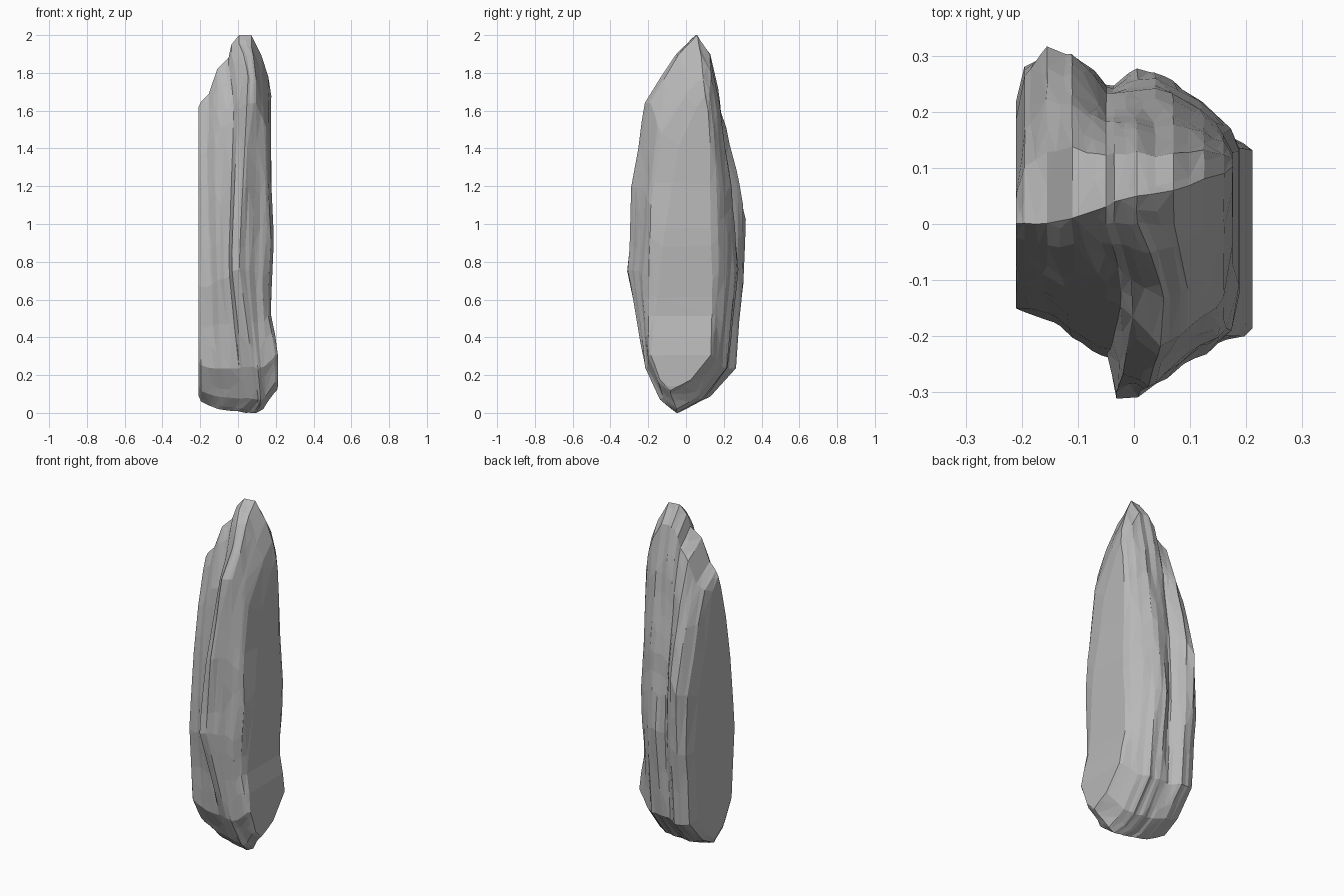
import bpy
import bmesh
from mathutils import Vector, noise

cube = bpy.data.objects.get("Cube")
if cube:
    bpy.data.objects.remove(cube, do_unlink=True)

# Rock layers from side to side, each an upright outline:
# x, (top y, top z), (bottom y, bottom z), front y and back y at four heights
HEIGHTS = (.12, .38, .6, .82)
LAYERS = [
    (-.21, (0, 1.62), (.03, .09), (-.12, -.15, -.12, -.07), (.19, .22, .18, .09)),
    (-.195, (0, 1.65), (.02, .06), (-.14, -.155, -.13, -.08), (.24, .28, .27, .17)),
    (-.155, (0, 1.69), (0, .04), (-.15, -.175, -.145, -.1), (.26, .3, .315, .21)),
    (-.11, (.01, 1.82), (-.02, .02), (-.17, -.2, -.17, -.12), (.26, .3, .31, .21)),
    (-.05, (.03, 1.88), (-.03, .01), (-.19, -.235, -.21, -.15), (.22, .25, .24, .18)),
    (-.035, (.04, 1.95), (-.04, .01), (-.2, -.31, -.26, -.17), (.22, .25, .24, .18)),
    (.005, (.05, 2), (-.04, 0), (-.21, -.31, -.285, -.22), (.22, .28, .24, .175)),
    (.07, (.06, 2), (-.05, 0), (-.21, -.26, -.24, -.19), (.21, .26, .23, .17)),
    (.125, (.08, 1.89), (-.05, .02), (-.2, -.23, -.21, -.16), (.18, .21, .2, .165)),
    (.16, (.09, 1.78), (-.08, .1), (-.2, -.2, -.18, -.13), (.145, .17, .16, .145)),
    (.176, (.1, 1.68), (-.08, .12), (-.19, -.14, -.1, -.04), (.13, .14, .13, .125)),
]


def bump(z, centre, width):
    return max(0, 1 - abs(z - centre) / width)


def side_points(top, bottom, ys, low_blend, high_blend):
    """One side of an outline, with a rounded foot and shoulder."""
    low = bottom[0] + low_blend * (ys[0] - bottom[0])
    high = top[0] + high_blend * (ys[-1] - top[0])
    steps = [(low, .035), *zip(ys, HEIGHTS), (high, .95)]
    return [(y, bottom[1] + t * (top[1] - bottom[1])) for y, t in steps]


def outline(bm, x, top, bottom, front, back):
    """Ring of vertices: bottom, up the front, top, down the back."""
    rise = side_points(top, bottom, front, .5, .38)
    fall = side_points(top, bottom, back, .5, .6)
    points = [bottom] + rise + [top] + fall[::-1]
    return [bm.verts.new((x, y, z)) for y, z in points]


def cap(bm, ring):
    """Close an end layer with strips from front to back."""
    n = len(ring)
    half = n // 2
    bm.faces.new((ring[0], ring[1], ring[-1]))
    for i in range(1, half - 1):
        bm.faces.new((ring[i], ring[i + 1], ring[n - i - 1], ring[n - i]))
    bm.faces.new((ring[half - 1], ring[half], ring[half + 1]))


# Skin the layers together
bm = bmesh.new()
rings = [outline(bm, *layer) for layer in LAYERS]
for a, b in zip(rings, rings[1:]):
    for i in range(len(a)):
        j = (i + 1) % len(a)
        bm.faces.new((a[i], a[j], b[j], b[i]))
cap(bm, rings[0])
cap(bm, rings[-1])
bmesh.ops.subdivide_edges(bm, edges=bm.edges[:], cuts=3, use_grid_fill=True)
bmesh.ops.recalc_face_normals(bm, faces=bm.faces[:])
bm.normal_update()

# Flared foot on one side, bent front ridge, and upright grooves
for v in bm.verts:
    x, y, z = v.co
    side = max(0, min(1, (x - .125) / .035))
    foot = min(1, 1.6 * bump(z, .24, .27))
    v.co.x += side * (.035 * foot + .014 * bump(z, .92, .3))
    bend = .14 * (.78 - z) if z < .78 else .05 * (z - .78)
    v.co.x += bend * bump(x, 0, .16) * max(0, min(1, -y / .12))
    edge_fade = min(1, abs(v.normal.y) * 1.5)
    groove = noise.noise(Vector((x * 28, y * 3, z * 1.6)))
    chip = noise.noise(Vector((x * 9, y * 9, z * 5)))
    v.co.y += edge_fade * (.01 * groove + .008 * chip)
    v.co.z = max(0, z + .01 * chip * bump(z, 1, .99))

mesh = bpy.data.meshes.new("rock")
bm.to_mesh(mesh)
bm.free()
rock = bpy.data.objects.new("rock", mesh)
bpy.context.collection.objects.link(rock)

# Break the skin into irregular flat facets
facets = rock.modifiers.new("facets", 'DECIMATE')
facets.ratio = .25

stone = bpy.data.materials.new("stone grey")
stone.use_nodes = True
colour = (.48, .48, .48, 1)
stone.diffuse_color = colour
stone.node_tree.nodes["Principled BSDF"].inputs["Base Color"].default_value = colour
mesh.materials.append(stone)
